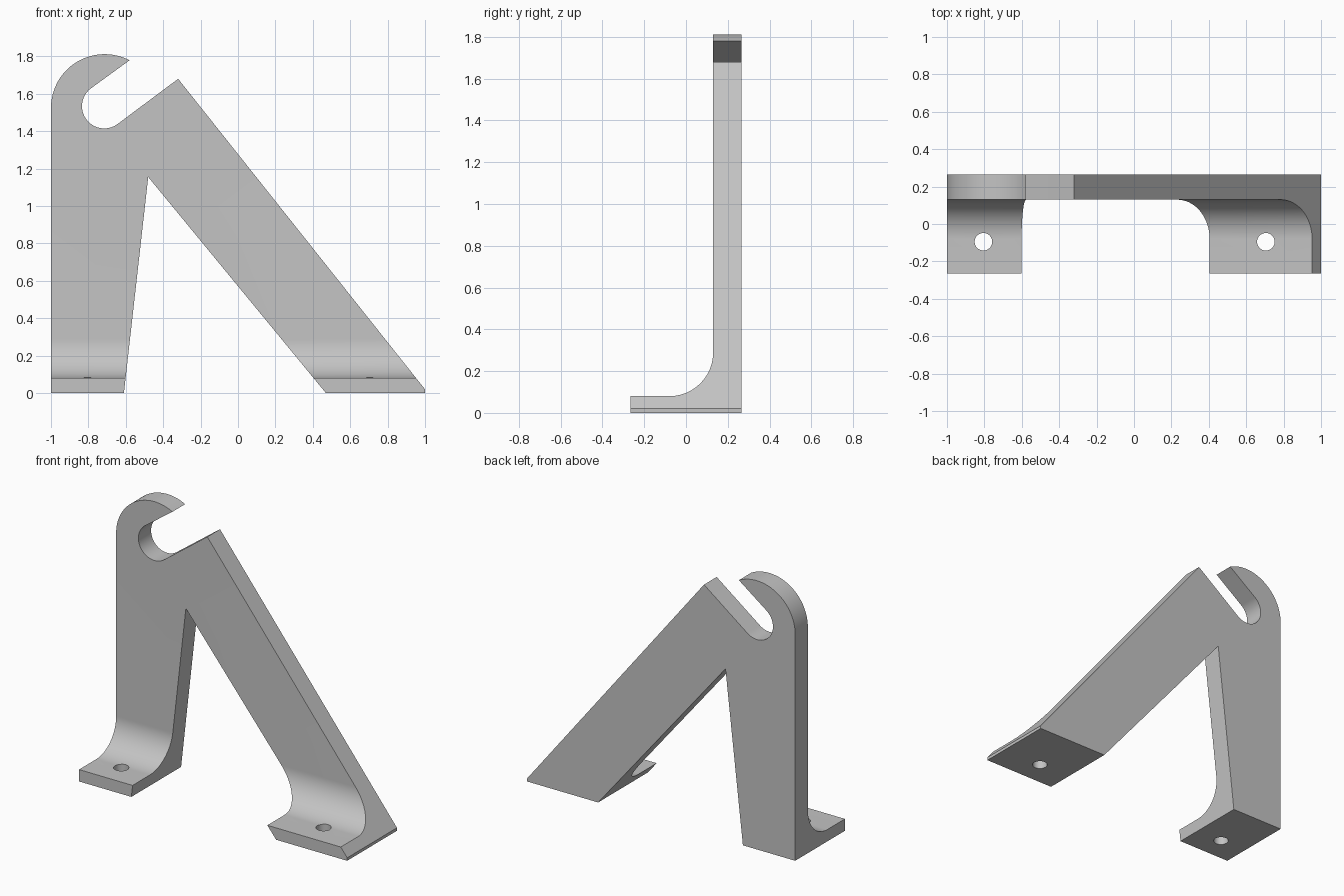
import bpy
import bmesh
from math import radians, sin, cos, sqrt
from mathutils import Vector

if "Cube" in bpy.data.objects:
    bpy.data.objects.remove(bpy.data.objects["Cube"])

grey = bpy.data.materials.new("plain grey")
grey.use_nodes = True
grey.diffuse_color = (0.55, 0.55, 0.55, 1)
grey.node_tree.nodes["Principled BSDF"].inputs["Base Color"].default_value = grey.diffuse_color


def arc(cx, cz, r, start, end, steps=32):
    angles = [radians(start + (end - start) * i / steps) for i in range(steps + 1)]
    return [(cx + r * cos(a), cz + r * sin(a)) for a in angles]


def prism(name, outline, place, direction):
    """Extrude a closed outline, placed in space by a function, along a direction."""
    bm = bmesh.new()
    face = bm.faces.new([bm.verts.new(place(u, v)) for u, v in outline])
    grown = bmesh.ops.extrude_face_region(bm, geom=[face])
    moved = [v for v in grown["geom"] if isinstance(v, bmesh.types.BMVert)]
    bmesh.ops.translate(bm, vec=Vector(direction), verts=moved)
    bmesh.ops.recalc_face_normals(bm, faces=bm.faces)
    mesh = bpy.data.meshes.new(name)
    bm.to_mesh(mesh)
    bm.free()
    mesh.materials.append(grey)
    obj = bpy.data.objects.new(name, mesh)
    bpy.context.collection.objects.link(obj)
    return obj


def combine(target, helper, operation):
    """Apply a boolean and discard the helper."""
    helper.hide_render = True
    mod = target.modifiers.new("shape", "BOOLEAN")
    mod.operation, mod.object, mod.solver = operation, helper, "EXACT"
    bpy.ops.object.select_all(action="DESELECT")
    bpy.context.view_layer.objects.active = target
    target.select_set(True)
    bpy.ops.object.modifier_apply(modifier=mod.name)
    bpy.data.objects.remove(helper)


# Front outline: two splayed legs, a rounded hook and an open slanted slot
slot_angle = 36.6
hook_x, hook_z, hook_r = -0.713, 1.525, 0.287
tip_x = -0.58
tip = (tip_x, hook_z + sqrt(hook_r ** 2 - (tip_x - hook_x) ** 2))
tip_angle = 62.4
slot = arc(-0.715, 1.534, 0.119, slot_angle + 90, slot_angle + 270)
outline = [(-1, 0)] + arc(hook_x, hook_z, hook_r, 180, tip_angle)[:-1] + [tip] + slot
outline += [(-0.32, 1.68), (1, 0.02), (1, 0), (0.47, 0), (-0.48, 1.155), (-0.61, 0)]
bracket = prism("bracket", outline, lambda x, z: (x, -0.265, z), (0, 0.53, 0))

# Side outline: upright plate joined to forward feet by a fillet
side = [(0.265, 0), (0.265, 2), (0.13, 2)] + arc(-0.08, 0.29, 0.21, 0, -90)
side += [(-0.265, 0.08), (-0.265, 0)]
side_shape = prism("side_shape", side, lambda y, z: (-1.2, y, z), (2.4, 0, 0))
combine(bracket, side_shape, "INTERSECT")

# Bolt holes through the feet
for x in (-0.805, 0.705):
    circle = arc(x, -0.095, 0.047, 0, 360)[:-1]
    hole = prism("hole_cutter", circle, lambda u, v: (u, v, -0.1), (0, 0, 0.6))
    combine(bracket, hole, "DIFFERENCE")

bpy.ops.object.shade_smooth_by_angle(angle=radians(25))
